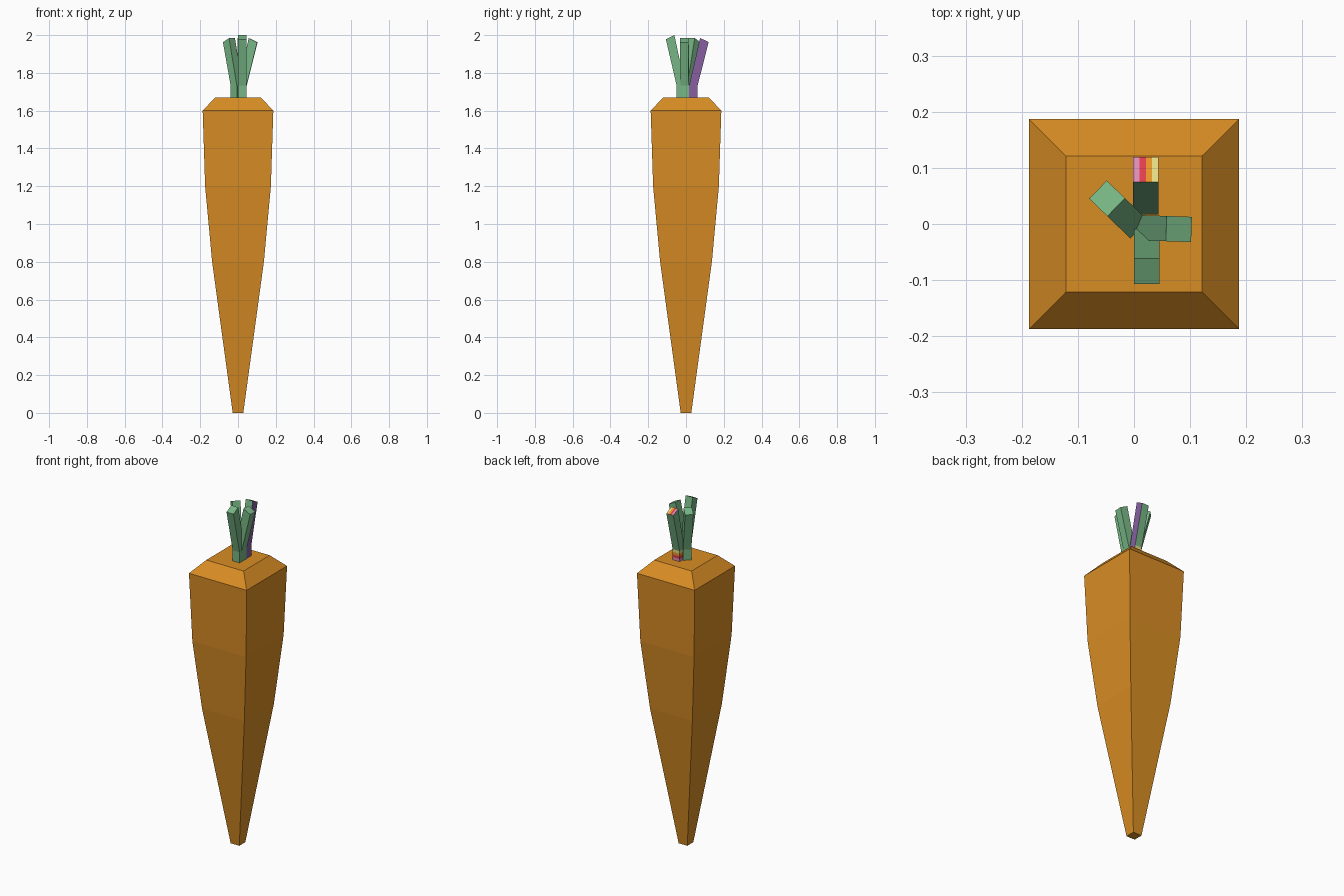
import bpy, bmesh, math
from mathutils import Vector

if "Cube" in bpy.data.objects:
    bpy.data.objects.remove(bpy.data.objects["Cube"])


def lin(c):
    c /= 255
    return c / 12.92 if c <= 0.04045 else ((c + 0.055) / 1.055) ** 2.4


def material(name, rgb):
    m = bpy.data.materials.new(name)
    m.diffuse_color = (*[lin(c) for c in rgb], 1)
    m.use_nodes = True
    m.node_tree.nodes["Principled BSDF"].inputs["Base Color"].default_value = m.diffuse_color
    return m


carrot = material("carrot_orange", (217, 141, 36))
green = material("stem_green", (119, 182, 133))
stem_mats = [green,
             material("purple", (134, 95, 160)),
             material("pink", (222, 140, 182)),
             material("red", (224, 62, 76)),
             material("bright_orange", (236, 152, 42)),
             material("pale_yellow", (228, 218, 132))]


def loft(rings):
    """Closed skin through square rings."""
    bm = bmesh.new()
    loops = [[bm.verts.new(p) for p in ring] for ring in rings]
    for a, b in zip(loops, loops[1:]):
        for i in range(4):
            j = (i + 1) % 4
            bm.faces.new((a[i], a[j], b[j], b[i]))
    bm.faces.new(loops[0])
    bm.faces.new(loops[-1])
    bmesh.ops.recalc_face_normals(bm, faces=bm.faces)
    return bm


def finish(bm, name, mats):
    me = bpy.data.meshes.new(name)
    bm.to_mesh(me)
    bm.free()
    for m in mats:
        me.materials.append(m)
    ob = bpy.data.objects.new(name, me)
    bpy.context.collection.objects.link(ob)
    return ob


# Tapered root with a chamfered shoulder
CORNERS = ((-1, -1), (1, -1), (1, 1), (-1, 1))
profile = [(0, .028), (.8, .137), (1.2, .174), (1.6, .187), (1.67, .121)]
finish(loft([[(x * r, y * r, z) for x, y in CORNERS] for z, r in profile]),
       "carrot_root", [carrot])


# Leaf stems: short upright base, then an outward lean
def stem(cx, cy, degrees, top, lean=.057):
    a = math.radians(degrees)
    u, v = Vector((math.cos(a), math.sin(a), 0)), Vector((-math.sin(a), math.cos(a), 0))
    h = .0225
    rings = []
    for z, off, drop in ((1.66, 0, 0), (1.732, 0, 0), (top, lean, .011)):
        c = Vector((cx, cy, z)) + u * off
        rings.append([c + u * (h * i) + v * (h * j) - Vector((0, 0, drop * (1 + i)))
                      for i, j in CORNERS])
    return loft(rings)


finish(stem(.0225, -.027, -90, 2.0), "front_stem", [green])
finish(stem(.023, -.007, -2, 1.984), "right_stem", [green])
finish(stem(-.007, .006, 136, 1.984), "left_stem", [green])


# Back stem: purple right side, striped tip and striped base
def cut(bm, chosen, co, no):
    faces = [f for f in bm.faces if chosen(f)]
    geom = {e for f in faces for e in (*f.verts, *f.edges, f)}
    bmesh.ops.bisect_plane(bm, geom=list(geom), plane_co=co, plane_no=no)


def is_tip(f):
    return f.normal.z > .7


def is_base(f):
    c = f.calc_center_median()
    return c.z < 1.731 and (f.normal.y > .9 or f.normal.x < -.9)


bm = stem(.021, .039, 90, 1.985, .058)
x0, w = -.0015, .045 / 4
z0, t = 1.67, .062 / 4
for k in (1, 2, 3):
    cut(bm, is_tip, (x0 + k * w, 0, 0), (1, 0, 0))
    cut(bm, is_base, (0, 0, z0 + k * t), (0, 0, 1))
    bm.normal_update()
for f in bm.faces:
    c = f.calc_center_median()
    if is_tip(f):
        f.material_index = 2 + min(3, max(0, int((c.x - x0) / w)))
    elif is_base(f):
        f.material_index = 2 + min(3, max(0, int((c.z - z0) / t)))
    elif f.normal.x > .9:
        f.material_index = 1
finish(bm, "back_stem", stem_mats)
